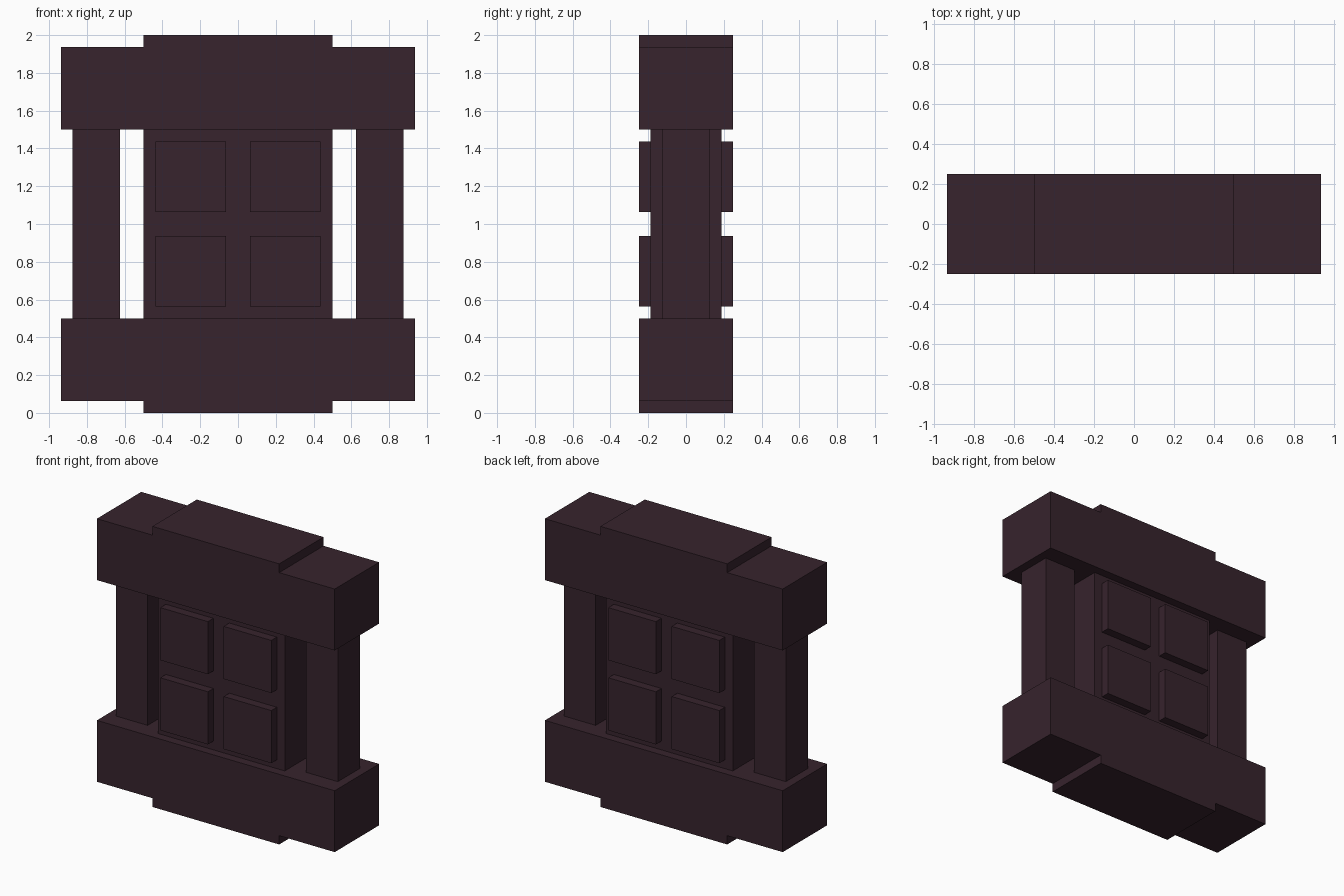
import bpy
import bmesh

if "Cube" in bpy.data.objects:
    bpy.data.objects.remove(bpy.data.objects["Cube"])

U = 1 / 16  # layout module

stone = bpy.data.materials.new("dark plum stone")
stone.diffuse_color = (0.038, 0.017, 0.026, 1)
stone.use_nodes = True
stone.node_tree.nodes["Principled BSDF"].inputs["Base Color"].default_value = stone.diffuse_color


def finish(name, bm):
    bmesh.ops.recalc_face_normals(bm, faces=bm.faces)
    mesh = bpy.data.meshes.new(name)
    bm.to_mesh(mesh)
    bm.free()
    mesh.materials.append(stone)
    obj = bpy.data.objects.new(name, mesh)
    bpy.context.collection.objects.link(obj)
    return obj


def box(name, x, y, z):
    """Box from (low, high) ranges given in modules."""
    bm = bmesh.new()
    bmesh.ops.create_cube(bm, size=1)
    for v in bm.verts:
        for i, (lo, hi) in enumerate((x, y, z)):
            v.co[i] = U * (hi if v.co[i] > 0 else lo)
    return finish(name, bm)


def stepped_beam(name, inner, shoulder, outer):
    """Wide beam with a raised middle step, extruded through the depth."""
    profile = [(-15, inner), (15, inner), (15, shoulder), (8, shoulder),
               (8, outer), (-8, outer), (-8, shoulder), (-15, shoulder)]
    bm = bmesh.new()
    face = bm.faces.new([bm.verts.new((x * U, -4 * U, z * U)) for x, z in profile])
    new = bmesh.ops.extrude_face_region(bm, geom=[face])["geom"]
    bmesh.ops.translate(bm, vec=(0, 8 * U, 0),
                        verts=[g for g in new if isinstance(g, bmesh.types.BMVert)])
    return finish(name, bm)


# Base and top beams
stepped_beam("base_beam", 8, 1, 0)
stepped_beam("top_beam", 24, 31, 32)

# Central slab
box("center_panel", (-8, 8), (-3, 3), (8, 24))

# Side posts
for side, x in (("left", (-14, -10)), ("right", (10, 14))):
    box(side + "_post", x, (-2, 2), (8, 24))

# Raised square blocks on the front and back of the slab
for face, y in (("front", (-4, -3)), ("back", (3, 4))):
    for row, z in (("lower", (9, 15)), ("upper", (17, 23))):
        for side, x in (("left", (-7, -1)), ("right", (1, 7))):
            box(f"{face}_{row}_{side}_block", x, y, z)
